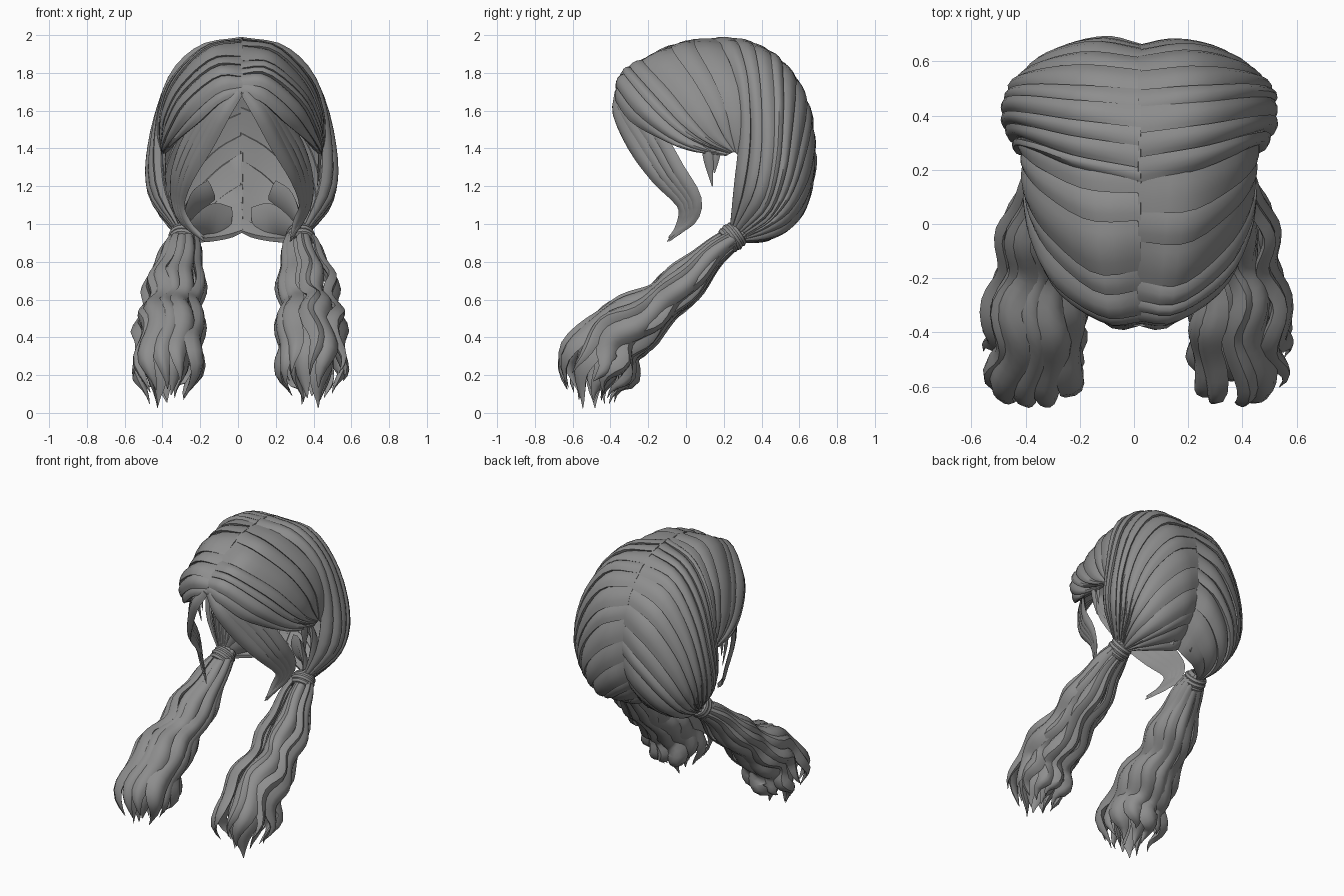
import bpy, bmesh, math, random
from mathutils import Vector

if "Cube" in bpy.data.objects:
    bpy.data.objects.remove(bpy.data.objects["Cube"])

random.seed(11)
MID = 0.02                         # x of the centre parting
HEAD = Vector((0, 0.18, 1.42))

hair = bpy.data.materials.new("grey_hair")
hair.diffuse_color = (0.27, 0.27, 0.27, 1)
hair.use_nodes = True
hair.node_tree.nodes["Principled BSDF"].inputs["Base Color"].default_value = hair.diffuse_color


def spline(pts, t):
    """Catmull-Rom through points or plain numbers, t from 0 to 1."""
    n = len(pts) - 1
    f = min(max(t, 0), 1) * n
    i = min(int(f), n - 1)
    f -= i
    b, c = pts[i], pts[i + 1]
    a = pts[i - 1] if i > 0 else b * 2 - c
    d = pts[i + 2] if i + 2 <= n else c * 2 - b
    return b + (c - a) * (f / 2) + (a * 2 - b * 5 + c * 4 - d) * (f * f / 2) \
        + (b * 3 - a - c * 3 + d) * (f ** 3 / 2)


def loft(bm, rings, side):
    """Closed tube through rings, placed on one side of the parting."""
    rows = [[bm.verts.new((MID + side * p.x, p.y, p.z)) for p in r] for r in rings]
    n = len(rows[0])
    for r, q in zip(rows, rows[1:]):
        for k in range(n):
            bm.faces.new((r[k], r[(k + 1) % n], q[(k + 1) % n], q[k]))
    bm.faces.new(rows[0])
    bm.faces.new(rows[-1])


def finish(bm, name):
    bmesh.ops.recalc_face_normals(bm, faces=bm.faces[:])
    me = bpy.data.meshes.new(name)
    bm.to_mesh(me)
    bm.free()
    ob = bpy.data.objects.new(name, me)
    bpy.context.collection.objects.link(ob)
    me.materials.append(hair)
    return ob


def vecs(rows):
    return [[Vector(p) for p in r] for r in rows]


# Guide rails: each runs from the centre parting outward to the gathered end
BACK = vecs([
    [(-.006, .15, 1.985), (.22, .20, 1.925), (.37, .26, 1.77), (.43, .28, 1.5), (.42, .25, 1.2), (.32, .23, .96)],
    [(-.006, .33, 1.965), (.23, .36, 1.905), (.395, .39, 1.71), (.48, .40, 1.42), (.48, .36, 1.17), (.34, .25, .96)],
    [(-.006, .475, 1.885), (.23, .485, 1.835), (.40, .495, 1.61), (.48, .48, 1.32), (.45, .42, 1.1), (.34, .28, .95)],
    [(-.006, .605, 1.72), (.2, .62, 1.64), (.36, .585, 1.43), (.43, .53, 1.2), (.40, .44, 1.04), (.33, .29, .93)],
    [(-.006, .655, 1.45), (.14, .67, 1.36), (.29, .63, 1.2), (.36, .54, 1.06), (.36, .42, .98), (.32, .29, .92)],
    [(-.006, .61, 1.18), (.1, .615, 1.11), (.2, .575, 1.02), (.27, .5, .96), (.3, .4, .93), (.31, .27, .91)],
    [(-.006, .45, .96), (.06, .44, .935), (.14, .42, .92), (.2, .38, .915), (.26, .33, .915), (.30, .25, .91)],
])
BANGS = vecs([
    [(-.006, .24, 1.975), (.2, .27, 1.91), (.36, .32, 1.76), (.42, .34, 1.6), (.43, .33, 1.45), (.42, .29, 1.35)],
    [(-.006, .0, 1.965), (.18, .0, 1.925), (.34, .1, 1.765), (.41, .18, 1.6), (.42, .22, 1.48), (.42, .26, 1.38)],
    [(-.006, -.20, 1.865), (.15, -.21, 1.85), (.31, -.08, 1.71), (.39, .04, 1.56), (.41, .14, 1.45), (.42, .25, 1.38)],
    [(-.006, -.335, 1.775), (.13, -.335, 1.77), (.30, -.225, 1.63), (.38, -.07, 1.49), (.41, .08, 1.41), (.42, .23, 1.37)],
    [(.0, -.365, 1.69), (.11, -.355, 1.64), (.22, -.28, 1.54), (.33, -.12, 1.45), (.39, .02, 1.39), (.42, .21, 1.36)],
])


def surf(rails, u, v):
    return spline([spline(r, v) for r in rails], u)


def normal(rails, u, v):
    u, v, e = min(max(u, .02), .98), min(max(v, .02), .98), .015
    n = (surf(rails, u + e, v) - surf(rails, u - e, v)).cross(
        surf(rails, u, v + e) - surf(rails, u, v - e)).normalized()
    out = surf(rails, u, v) - HEAD
    return n if n.dot(out) > 0 else -n


def strand(bm, rails, u0, u1, lift, side, steps=18):
    """One flat lock lying on the guide surface, lower edge raised over the next."""
    rings = []
    for i in range(steps + 1):
        v = i / steps
        fall = min(1, .4 + 4 * v, .2 + 4 * (1 - v))
        ring = []
        for k in range(5):
            a = k / 4
            u = u0 + (u1 - u0) * a
            h = lift * (.8 * math.sin(math.pi * a) + 1.0 * a - .3)
            ring.append(surf(rails, u, v) + normal(rails, u, v) * h * fall)
        for a in (.95, .5, .05):
            u = u0 + (u1 - u0) * a
            ring.append(surf(rails, u, v) - normal(rails, u, v) * (.018 - .008 * a) * fall)
        rings.append(ring)
    loft(bm, rings, side)


def combed_part(name, rails, count, lift):
    for side, label in ((1, "right"), (-1, "left")):
        widths = [random.uniform(.6, 1.4) for _ in range(count)]
        total, u = sum(widths), 0
        bm = bmesh.new()
        for w in widths:
            w /= total
            strand(bm, rails, u, min(1, u + w * 1.15), lift * random.uniform(.75, 1.25), side)
            u += w
        finish(bm, f"{name}_{label}")


combed_part("back_hair", BACK, 13, .02)
combed_part("bangs", BANGS, 7, .02)


def lock(bm, path, outs, width, thick, side):
    """Loose lock: lens-shaped section swept along a path."""
    rings = []
    for i, p in enumerate(path):
        tan = (path[min(i + 1, len(path) - 1)] - path[max(i - 1, 0)]).normalized()
        across = tan.cross(outs[i]).normalized()
        n = across.cross(tan)
        w, th = width[i], thick[i]
        ring = [p + across * w * a + n * th * (1 - a * a) for a in (-1, -.5, 0, .5, 1)]
        ring += [p + across * w * a - n * th * .5 for a in (.5, -.5)]
        rings.append(ring)
    loft(bm, rings, side)


def free_lock(bm, pts, widths, side, steps=18):
    ts = [i / steps for i in range(steps + 1)]
    path = [spline([Vector(p) for p in pts], t) for t in ts]
    outs = [Vector((p.x + .1, (p.y - .25) * .8, 0)).normalized() for p in path]
    w = [max(.003, spline(widths, t)) for t in ts]
    lock(bm, path, outs, w, [x * .4 for x in w], side)


TAIL = [(.30, .30, .96), (.315, .16, .86), (.335, .02, .72), (.35, -.12, .59),
        (.36, -.27, .48), (.365, -.41, .36), (.37, -.49, .2), (.37, -.51, .02)]
RAD_X = [.05, .11, .15, .16, .17, .185, .185, .12]
RAD_Y = [.045, .065, .09, .11, .14, .19, .205, .14]


def tail_lock(bm, angle, depth, length, fat, side, lean, steps=30):
    path, outs, width, thick = [], [], [], []
    axis = [Vector(p) for p in TAIL]
    phase = random.uniform(-1.1, 1.1)
    for i in range(steps + 1):
        f = i / steps
        t = f * length
        c = spline(axis, t)
        tan = (spline(axis, min(1, t + .03)) - spline(axis, max(0, t - .03))).normalized()
        e1 = (Vector((1, 0, 0)) - tan * tan.x).normalized()
        e2 = e1.cross(tan)
        rx, ry = spline(RAD_X, t), spline(RAD_Y, t)
        a = angle + .14 * math.sin(t * 25 + phase + 1) * min(1, t * 2)
        rad = e1 * math.cos(a) * rx + e2 * math.sin(a) * ry
        wave = 1 + .13 * math.sin(t * 25 + phase) * min(1, t * 3)
        p = c + rad * depth * wave
        p.x += lean * t
        path.append(p)
        outs.append(rad.normalized())
        taper = 1 if f < .75 else max(.04, 1 - ((f - .75) / .25) ** 1.8)
        r = (rx + ry) / 2
        width.append(r * fat * taper)
        thick.append(r * .24 * taper)
    lock(bm, path, outs, width, thick, side)


# Face-framing locks: overlapping strands sharing one sweep, shifted front to back
FACE = [(.02, -.36, 1.70), (.12, -.33, 1.60), (.23, -.215, 1.44), (.315, -.10, 1.27),
        (.34, .015, 1.12), (.30, .0, 1.01), (.20, -.09, .91)]
SPREAD = [.01, .05, .085, .07, .045, .035, .01]

for side, label in ((1, "right"), (-1, "left")):
    bm = bmesh.new()
    tip = .06 if side > 0 else 0
    for k, s in enumerate((-1, -.35, .35, 1)):
        pts = [(x + s * d * .5 + tip * (i == 6), y + s * d * .8, z + s * d * .25 + .02 * (k % 2) * (i == 6))
               for i, ((x, y, z), d) in enumerate(zip(FACE, SPREAD))]
        free_lock(bm, pts, [.025, .04, .045, .042, .034, .026, .003], side)
    finish(bm, f"face_lock_{label}")

    # Short wisps below the temple
    bm = bmesh.new()
    free_lock(bm, [(.41, .11, 1.42), (.41, .12, 1.33), (.40, .14, 1.2)], [.03, .025, .003], side)
    free_lock(bm, [(.41, .16, 1.42), (.41, .16, 1.36), (.40, .15, 1.27)], [.02, .02, .003], side)
    finish(bm, f"wisp_{label}")

    # Fuller strands inside the nape, gathered into the tie
    bm = bmesh.new()
    free_lock(bm, [(.06, .50, 1.02), (.15, .44, 1.03), (.24, .36, .99), (.30, .27, .95)],
              [.07, .08, .06, .03], side, 10)
    free_lock(bm, [(.16, .52, 1.18), (.24, .46, 1.12), (.29, .37, 1.04), (.31, .27, .95)],
              [.06, .07, .055, .03], side, 10)
    finish(bm, f"inner_nape_{label}")

    # Wavy ponytail: outer ring of locks around a few inner ones
    bm = bmesh.new()
    lean = 0 if side > 0 else .035
    for k in range(12):
        tail_lock(bm, (k + random.uniform(-.2, .2)) * math.tau / 12, random.uniform(.76, .9),
                  random.uniform(.84, .98), random.uniform(.28, .42), side, lean)
    for k in range(5):
        tail_lock(bm, k * math.tau / 5 + .4, .38, random.uniform(.93, 1), .42, side, lean)
    finish(bm, f"ponytail_{label}")

    # Hair tie made of three stacked bands
    axis = Vector((side * .12, -.75, -.55)).normalized()
    for k in (-1, 0, 1):
        pos = Vector((MID + side * .31, .245, .93)) + axis * k * .026
        bpy.ops.mesh.primitive_torus_add(
            major_segments=20, minor_segments=8, major_radius=.054 + .004 * (k == 0),
            minor_radius=.021, location=pos, rotation=axis.to_track_quat('Z', 'Y').to_euler())
        bpy.context.object.name = f"hair_tie_{label}"
        bpy.context.object.data.materials.append(hair)

# Smooth shading that keeps the lock edges crisp
for ob in bpy.context.scene.objects:
    ob.select_set(True)
    bpy.context.view_layer.objects.active = ob
bpy.ops.object.shade_smooth_by_angle(angle=math.radians(40))
